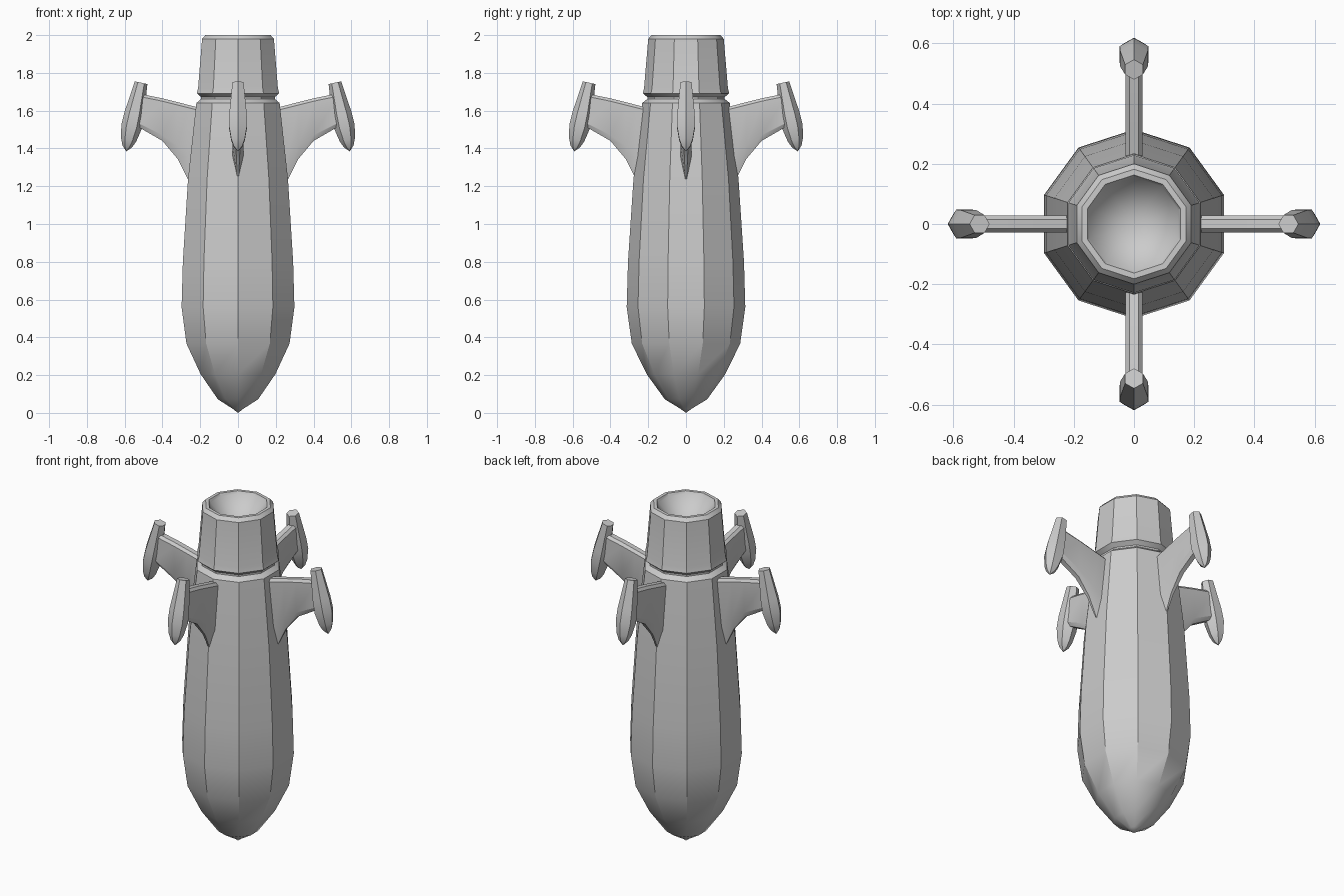
import bpy, bmesh, math
from mathutils import Vector, Matrix

if "Cube" in bpy.data.objects:
    bpy.data.objects.remove(bpy.data.objects["Cube"])

grey = bpy.data.materials.new("plain_grey")
grey.diffuse_color = (0.6, 0.6, 0.6, 1)
grey.use_nodes = True
grey.node_tree.nodes["Principled BSDF"].inputs["Base Color"].default_value = grey.diffuse_color


def finish(bm, name):
    bmesh.ops.recalc_face_normals(bm, faces=bm.faces[:])
    me = bpy.data.meshes.new(name)
    bm.to_mesh(me)
    bm.free()
    me.materials.append(grey)
    for p in me.polygons:
        p.use_smooth = True
    me.set_sharp_from_angle(angle=math.radians(30))
    ob = bpy.data.objects.new(name, me)
    bpy.context.collection.objects.link(ob)
    return ob


def loft(bm, rings, cap=True):
    """Skin closed rings of points; single-point rings become tips."""
    vs = [[bm.verts.new(p) for p in r] for r in rings]
    for a, b in zip(vs, vs[1:]):
        n = max(len(a), len(b))
        for i in range(n):
            j = (i + 1) % n
            if len(a) == 1:
                bm.faces.new((a[0], b[j], b[i]))
            elif len(b) == 1:
                bm.faces.new((a[i], a[j], b[0]))
            else:
                bm.faces.new((a[i], a[j], b[j], b[i]))
    if cap:
        for r in (vs[0], vs[-1]):
            if len(r) > 2:
                bm.faces.new(r)


def ring(r, z, n, start):
    if r == 0:
        return [Vector((0, 0, z))]
    return [Vector((r * math.cos(start + 2 * math.pi * i / n),
                    r * math.sin(start + 2 * math.pi * i / n), z)) for i in range(n)]


# Hull, groove and nozzle: ten-sided turned profiles
HULL = [(0, 0.01), (0.03, 0.022), (0.112, 0.072), (0.208, 0.205), (0.287, 0.367),
        (0.314, 0.56), (0.307, 0.80), (0.278, 1.24), (0.232, 1.64), (0.205, 1.662),
        (0.0, 1.662)]
HULL[0] = (0, 0.0)
NOZZLE = [(0, 1.65), (0.205, 1.65), (0.205, 1.672), (0.229, 1.692), (0.222, 1.72),
          (0.2, 1.98), (0.182, 2.0), (0.163, 2.0), (0.155, 1.985), (0, 1.82)]
for name, prof in (("hull", HULL), ("nozzle", NOZZLE)):
    bm = bmesh.new()
    loft(bm, [ring(r, z, 10, math.pi / 2) for r, z in prof])
    finish(bm, name)

# Fin stations: x, top z, bottom z, lower edge half width, lower chamfer height
FIN = [(0.19, 1.612, 1.08, 0.002, 0.16), (0.265, 1.631, 1.235, 0.003, 0.14),
       (0.32, 1.645, 1.345, 0.008, 0.07), (0.40, 1.665, 1.44, 0.013, 0.03),
       (0.53, 1.692, 1.515, 0.015, 0.02)]
# Pod profile: distance along its axis, radius
POD = [(0, 0.034), (0.17, 0.053), (0.24, 0.055), (0.31, 0.041), (0.345, 0.026), (0.372, 0)]
top = Vector((0.513, 0, 1.748))
axis = Vector((0.079, 0, -0.363)).normalized()
out = Vector((-axis.z, 0, axis.x))
side = Vector((0, 1, 0))

for k, where in enumerate(("right", "back", "left", "front")):
    turn = Matrix.Rotation(k * math.pi / 2, 4, 'Z')

    # Swept fin with chamfered edges
    bm = bmesh.new()
    rings = []
    for x, t, b, e, c in FIN:
        half = [(0.015, t), (0.028, t - 0.015), (0.028, b + c), (e, b)]
        pts = half + [(-y, z) for y, z in reversed(half)]
        rings.append([Vector((x, y, z)) for y, z in pts])
    loft(bm, rings)
    bm.transform(turn)
    finish(bm, where + "_fin")

    # Tilted six-sided pod at the fin tip
    bm = bmesh.new()
    rings = []
    for d, r in POD:
        rings.append([top + axis * d + out * p.x + side * p.y for p in ring(r, 0, 6, 0)])
    loft(bm, rings)
    bm.transform(turn)
    finish(bm, where + "_pod")
